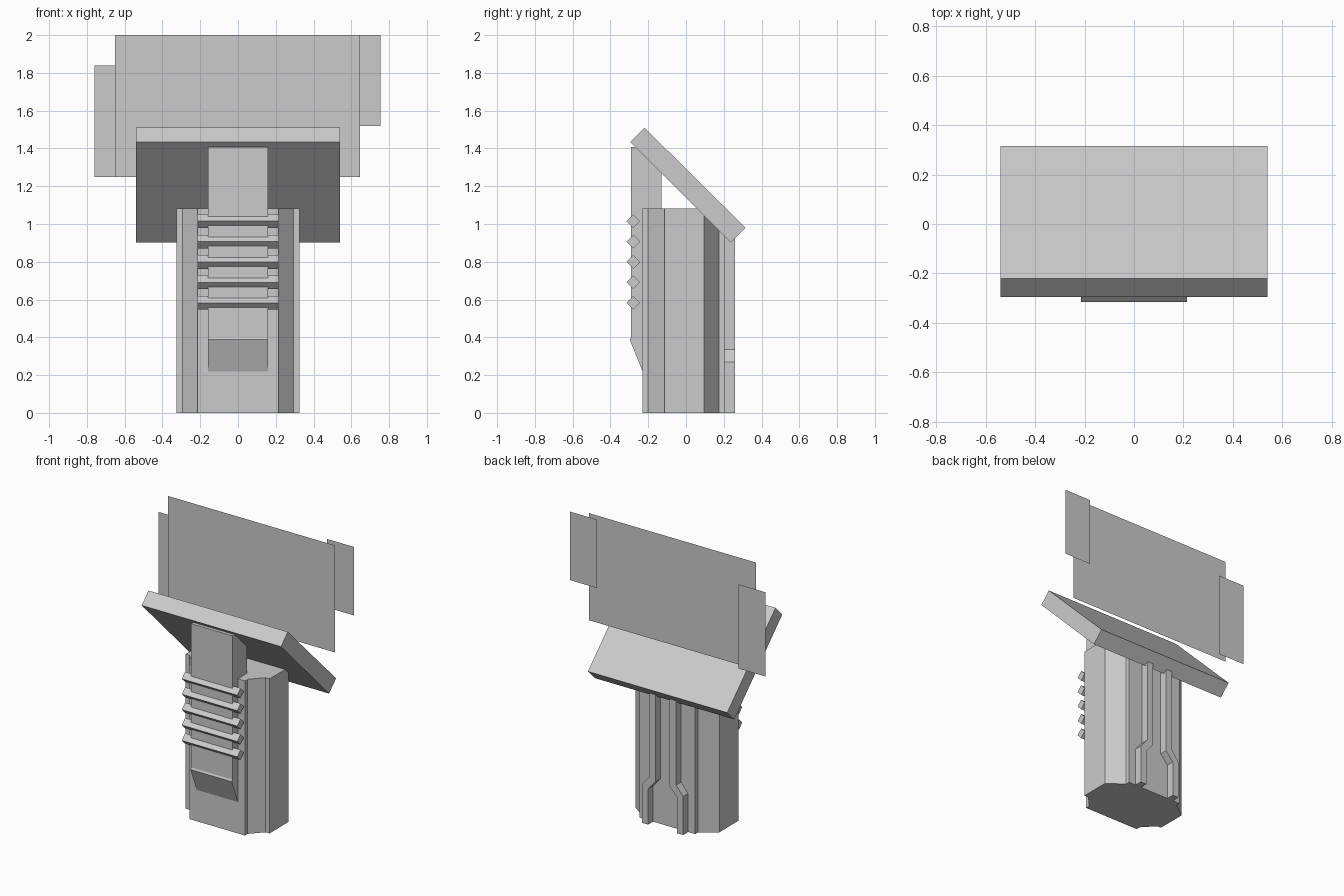
import bpy
import bmesh
from mathutils import Vector

cube = bpy.data.objects.get("Cube")
if cube:
    bpy.data.objects.remove(cube, do_unlink=True)

grey = bpy.data.materials.new("light_grey")
grey.use_nodes = True
grey.diffuse_color = (0.6, 0.6, 0.6, 1)
grey.node_tree.nodes["Principled BSDF"].inputs["Base Color"].default_value = (0.6, 0.6, 0.6, 1)


def prism(name, outline, axis, start, end):
    """Extrude a flat outline along an axis; equal ends give a single sheet."""
    def place(a, b, t):
        return {"x": (t, a, b), "y": (a, t, b), "z": (a, b, t)}[axis]

    bm = bmesh.new()
    face = bm.faces.new([bm.verts.new(place(a, b, start)) for a, b in outline])
    if end != start:
        grown = bmesh.ops.extrude_face_region(bm, geom=[face])["geom"]
        moved = [g for g in grown if isinstance(g, bmesh.types.BMVert)]
        bmesh.ops.translate(bm, verts=moved, vec=Vector(place(0, 0, end - start)))
        bmesh.ops.recalc_face_normals(bm, faces=bm.faces)
    mesh = bpy.data.meshes.new(name)
    bm.to_mesh(mesh)
    bm.free()
    mesh.materials.append(grey)
    obj = bpy.data.objects.new(name, mesh)
    bpy.context.collection.objects.link(obj)
    return obj


def sheet(name, x0, x1, z0, z1, y):
    return prism(name, [(x0, z0), (x1, z0), (x1, z1), (x0, z1)], "y", y, y)


# Pedestal with notched corners
half = [(0.215, -0.23), (0.215, -0.2), (0.295, -0.115), (0.325, -0.115),
        (0.325, 0.095), (0.215, 0.175), (0.215, 0.205)]
prism("pedestal", half + [(-x, y) for x, y in reversed(half)], "z", 0, 1.083)

# Tilted console top
prism("console_top", [(-0.295, 1.435), (-0.22, 1.51), (0.315, 0.98), (0.237, 0.903)],
      "x", -0.54, 0.54)

# Front column with a sloped foot
prism("front_column", [(-0.228, 0.215), (-0.298, 0.388), (-0.291, 0.4), (-0.291, 1.407),
                       (-0.26, 1.407), (-0.13, 1.28), (-0.13, 0.215)], "x", -0.16, 0.16)

# Diamond-section ridges across the column
r, y = 0.036, -0.279
for i in range(5):
    z = 0.583 + i * 0.108
    prism(f"ridge_{i + 1}", [(y - r, z), (y, z + r), (y + r, z), (y, z - r)],
          "x", -0.215, 0.215)

# Bent conduits on the back
conduit = [(0.105, 0.95), (0.105, 0.335), (0.16, 0.27), (0.16, 0),
           (0.112, 0), (0.112, 0.25), (0.055, 0.315), (0.055, 0.95)]
for side, s in (("left", 1), ("right", -1)):
    prism(f"back_conduit_{side}", [(s * x, z) for x, z in conduit], "y", 0.2, 0.26)

# Floating display sheets
sheet("main_screen", -0.65, 0.645, 1.25, 2.0, 0.155)
sheet("side_screen_left", 0.545, 0.755, 1.52, 2.0, 0.205)
sheet("side_screen_right", -0.76, -0.55, 1.25, 1.84, 0.205)
